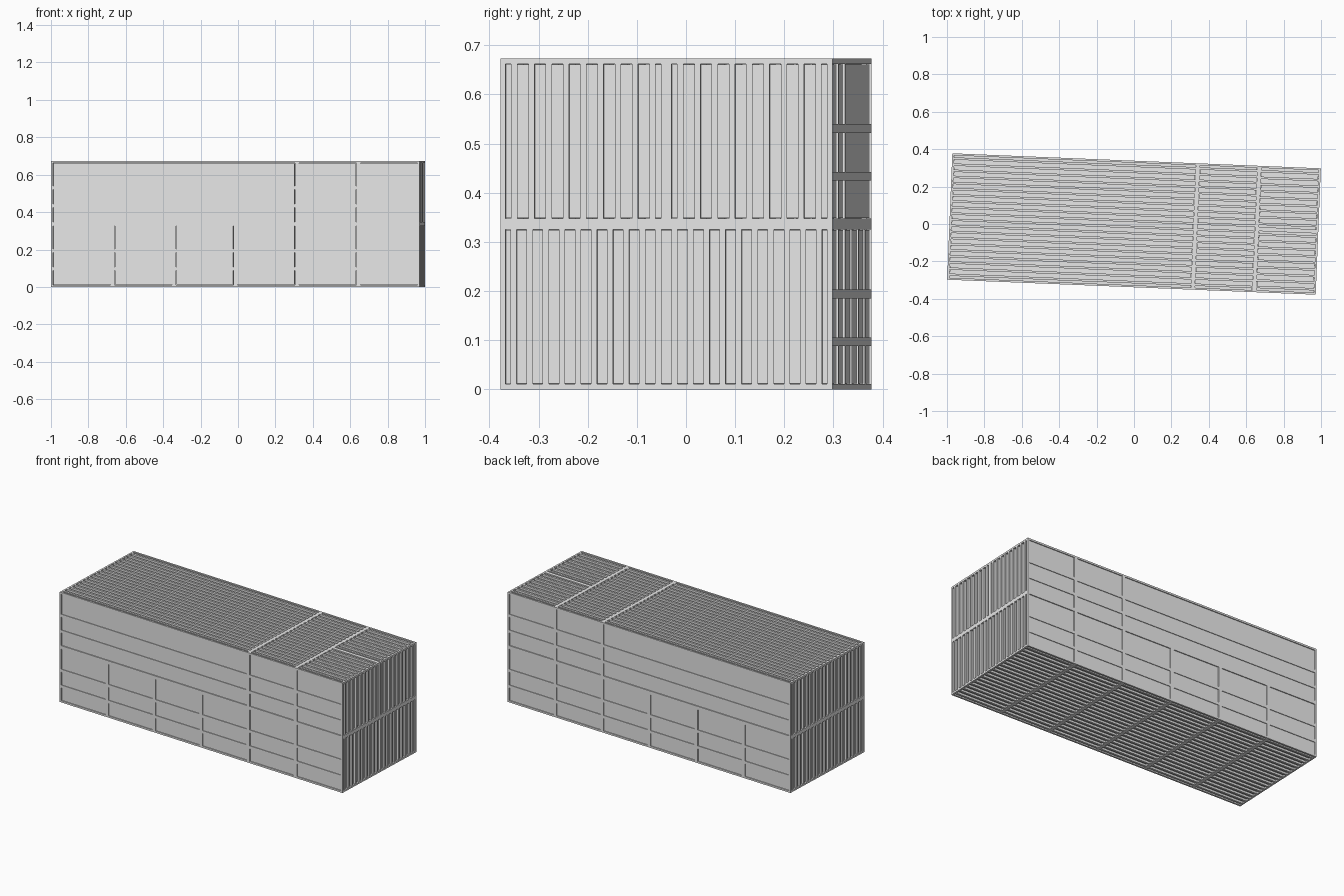
import bpy
import bmesh
from math import radians
from mathutils import Matrix, Vector

cube = bpy.data.objects.get("Cube")
if cube:
    bpy.data.objects.remove(cube, do_unlink=True)

LENGTH, WIDTH, HEIGHT = 1.972, 0.676, 0.673
RAIL = 0.0108        # frame bar thickness
SLAT = 0.0125        # slat thickness
GAP_DEPTH = 0.012    # depth of the gaps between slats
PANEL_DEPTH = 0.004  # inset of the side panels
TURN = Matrix.Rotation(radians(-2.33), 4, 'Z')

grey = bpy.data.materials.new("light_grey")
grey.use_nodes = True
grey.diffuse_color = (0.8, 0.8, 0.8, 1)
grey.node_tree.nodes["Principled BSDF"].inputs["Base Color"].default_value = (0.8, 0.8, 0.8, 1)


def make_part(name, boxes):
    """One object from a list of (low corner, high corner) boxes."""
    bm = bmesh.new()
    for low, high in boxes:
        low, high = Vector(low), Vector(high)
        place = Matrix.Translation((low + high) / 2) @ Matrix.Diagonal((*(high - low), 1))
        bmesh.ops.create_cube(bm, size=1, matrix=TURN @ place)
    mesh = bpy.data.meshes.new(name)
    bm.to_mesh(mesh)
    bm.free()
    mesh.materials.append(grey)
    bpy.context.collection.objects.link(bpy.data.objects.new(name, mesh))


def make_crate(name, x0, x1, y0, y1, z0, z1, slats):
    r = RAIL
    x_ends = ((x0, x0 + r), (x1 - r, x1))
    y_ends = ((y0, y0 + r), (y1 - r, y1))
    z_ends = ((z0, z0 + r), (z1 - r, z1))

    # Edge frame: long rails, corner posts and cross rails
    frame = []
    for ya, yb in y_ends:
        frame += [((x0, ya, za), (x1, yb, zb)) for za, zb in z_ends]
        frame += [((xa, ya, z0 + r), (xb, yb, z1 - r)) for xa, xb in x_ends]
    for xa, xb in x_ends:
        frame += [((xa, y0 + r, za), (xb, y1 - r, zb)) for za, zb in z_ends]
    make_part(name + "_frame", frame)

    # Solid core, its sides showing as inset panels
    g, p = GAP_DEPTH, PANEL_DEPTH
    make_part(name + "_core", [((x0 + g, y0 + p, z0 + g), (x1 - g, y1 - p, z1 - g))])

    # Upright slats, showing on the ends, top and underside
    pitch = (y1 - y0 - 2 * r) / slats
    e = 0.0004
    rows = []
    for i in range(slats):
        y = y0 + r + (i + 0.5) * pitch
        rows.append(((x0 + e, y - SLAT / 2, z0 + e), (x1 - e, y + SLAT / 2, z1 - e)))
    make_part(name + "_slats", rows)

    # Two horizontal bands on each long side
    bands = []
    for k in (1, 2):
        z = z0 + k * 0.097
        bands += [((x0 + r, ya, z - 0.009), (x1 - r, yb, z + 0.009)) for ya, yb in y_ends]
    make_part(name + "_bands", bands)


cell = LENGTH / 6
mid = HEIGHT / 2
half = WIDTH / 2

# Lower layer: six equal crates
for i in range(6):
    x = -LENGTH / 2 + i * cell
    make_crate(f"lower_crate_{i + 1}", x, x + cell, -half, half, 0, mid, 20)

# Upper layer: one long crate, one short crate, and a pair of narrow ones
make_crate("upper_long_crate", -3 * cell, cell, -half, half, mid, HEIGHT, 20)
make_crate("upper_short_crate", cell, 2 * cell, -half, half, mid, HEIGHT, 20)
make_crate("upper_front_crate", 2 * cell, 3 * cell, -half, 0, mid, HEIGHT, 9)
make_crate("upper_back_crate", 2 * cell, 3 * cell, 0, half, mid, HEIGHT, 9)
